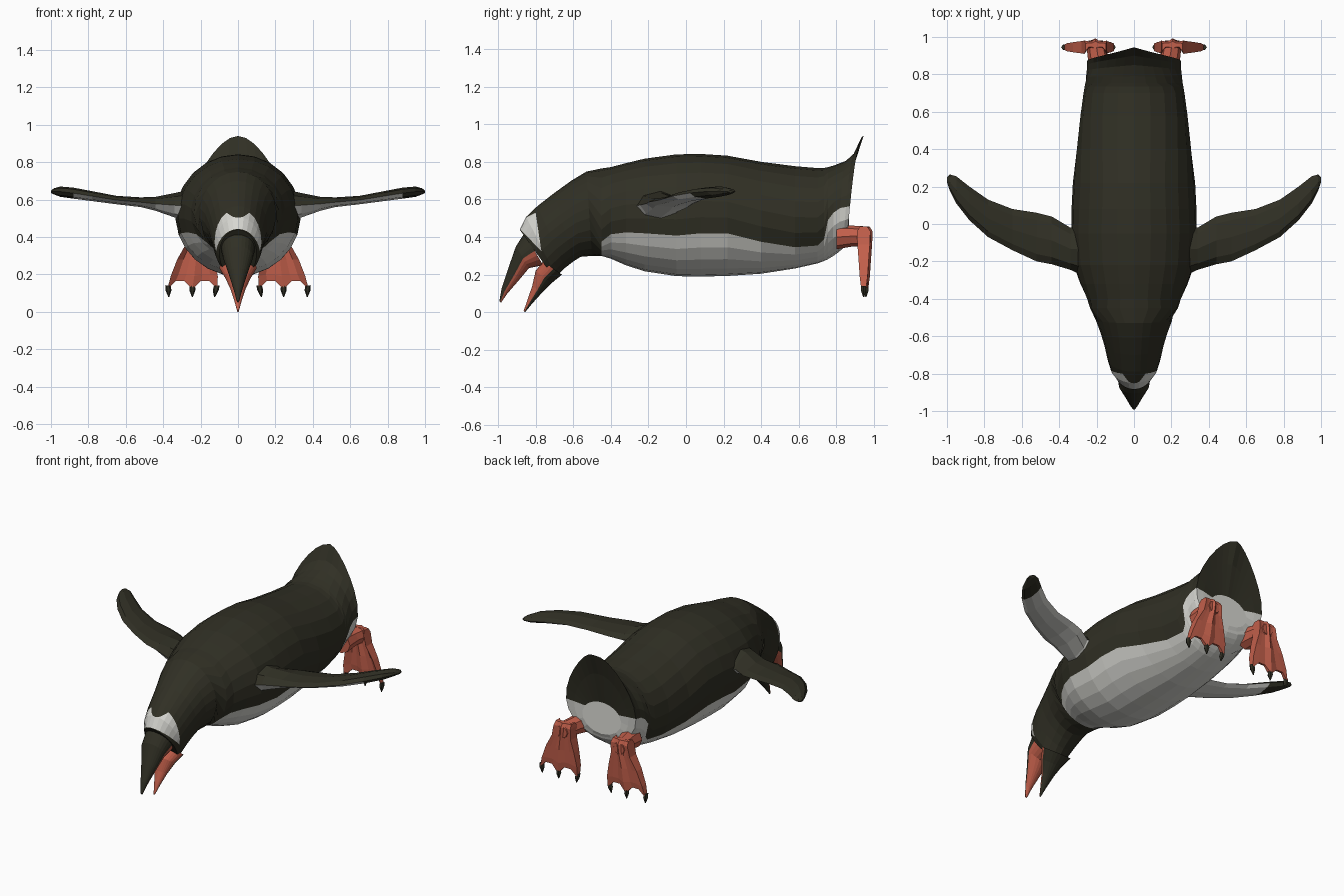
import bpy, bmesh, math
from mathutils import Vector

if "Cube" in bpy.data.objects:
    bpy.data.objects.remove(bpy.data.objects["Cube"])


def material(name, r, g, b):
    m = bpy.data.materials.new(name)
    m.diffuse_color = (r, g, b, 1)
    m.use_nodes = True
    m.node_tree.nodes["Principled BSDF"].inputs["Base Color"].default_value = m.diffuse_color
    return m


BLACK = material("black_feathers", 0.030, 0.029, 0.018)
WHITE = material("white_feathers", 0.68, 0.68, 0.64)
CORAL = material("coral_skin", 0.54, 0.115, 0.07)


def loft(name, rings, mats, pick, cap_mats=(0, 0), edit=None):
    """Skin a list of closed rings; pick(i, j) gives the material of each face."""
    bm = bmesh.new()
    n = len(rings[0])
    vs = [[bm.verts.new(p) for p in ring] for ring in rings]
    for i in range(len(vs) - 1):
        for j in range(n):
            k = (j + 1) % n
            f = bm.faces.new((vs[i][j], vs[i][k], vs[i + 1][k], vs[i + 1][j]))
            f.material_index = pick(i, j)
    for ring, mat in ((vs[0], cap_mats[0]), (vs[-1], cap_mats[1])):
        for j in range(n // 2 - 1):
            f = bm.faces.new((ring[j], ring[j + 1], ring[n - 2 - j], ring[n - 1 - j]))
            f.material_index = mat
    if edit:
        edit(bm)
    bmesh.ops.recalc_face_normals(bm, faces=bm.faces[:])
    me = bpy.data.meshes.new(name)
    bm.to_mesh(me)
    bm.free()
    for m in mats:
        me.materials.append(m)
    ob = bpy.data.objects.new(name, me)
    bpy.context.collection.objects.link(ob)
    return ob


UP, LOW = 7, 5   # faces per side above and below the colour line
M = UP + LOW


def oval(yt, zt, yb, zb, hw, line=None, k=0):
    """Oval from a top point to a bottom point, with a vertex on the colour line."""
    if line is None:
        line = zb + (zt - zb) * .45
    split = math.acos(1 - 2 * (zt - line) / (zt - zb))
    angles = [split * j / UP for j in range(UP)]
    angles += [split + (math.pi - split) * j / LOW for j in range(LOW + 1)]
    half = []
    for a in angles:
        t = (1 - math.cos(a)) / 2
        ty = math.sqrt(t) if k else t
        x = hw * math.sin(a) * (1 - k * math.cos(a))
        half.append((x, yt + (yb - yt) * ty, zt + (zb - zt) * t))
    return half + [(-x, y, z) for x, y, z in half[-2:0:-1]]


def is_low(j):
    return UP <= j < 2 * M - UP


# Head, leaning forward: y top, z top, y bottom, z bottom, half width
head = [(-.885, .44, -.70, .18, .10), (-.85, .508, -.69, .19, .125), (-.79, .565, -.645, .235, .142),
        (-.70, .635, -.60, .27, .158), (-.61, .70, -.56, .295, .178), (-.53, .748, -.50, .30, .205)]
# Trunk, upright slices: y, z top, z bottom, half width, colour line
trunk = [(-.45, .765, .30, .235, .375), (-.40, .772, .285, .252, .415), (-.32, .793, .25, .288, .425),
         (-.22, .817, .218, .322, .42), (-.05, .84, .192, .335, .408), (.08, .842, .19, .334, .42),
         (.22, .833, .193, .327, .42), (.40, .80, .205, .308, .375), (.58, .777, .233, .286, .346),
         (.70, .767, .26, .27, .355), (.735, .768, .273, .264, .39), (.755, .772, .282, .261, .49)]
# Flared tail and hollow rump: as the head, then colour line and taper
tail = [(.79, .782, .78, .297, .257, .53), (.85, .805, .81, .318, .252, .555, .1),
        (.90, .85, .835, .34, .248, .56, .2), (.945, .94, .855, .365, .238, .565, .35),
        (.90, .80, .86, .38, .19, .56, .25), (.86, .60, .87, .40, .14, .55)]

# Pale face patch, outlined by three cut lines in the side plane
PATCH = [((-.80, .53), (-.77, .33)), ((-.77, .325), (-.885, .445)), ((-.87, .495), (-.80, .53))]


def paint_face_patch(bm):
    planes = [(Vector((0, a[0], a[1])), Vector((0, b[1] - a[1], a[0] - b[0]))) for a, b in PATCH]
    for co, no in planes:
        faces = [f for f in bm.faces if f.calc_center_median().y < -.58]
        edges = {e for f in faces for e in f.edges}
        verts = {v for f in faces for v in f.verts}
        bmesh.ops.bisect_plane(bm, geom=faces + list(edges) + list(verts), dist=1e-5,
                               plane_co=co, plane_no=no)
    for f in bm.faces:
        c = f.calc_center_median()
        if c.y < -.7 and all((c - co).dot(no) > 0 for co, no in planes):
            f.material_index = 1


slices = [oval(*r) for r in head]
slices += [oval(y, zt, y, zb, hw, line) for y, zt, zb, hw, line in trunk]
slices += [oval(*r) for r in tail]
loft("body", slices, [BLACK, WHITE],
     lambda i, j: int(i >= len(head) and is_low(j)), (0, 1), paint_face_patch)

# Open beak: dark outside, coral along the mouth
upper = [(-.86, .42, -.76, .25, .09), (-.905, .35, -.835, .235, .08), (-.945, .235, -.885, .175, .05),
         (-.98, .13, -.95, .10, .022), (-.993, .06, -.985, .05, .006)]
lower = [(-.76, .27, -.66, .20, .10), (-.80, .22, -.715, .155, .07), (-.818, .14, -.765, .105, .04),
         (-.842, .07, -.815, .05, .02), (-.864, .006, -.856, .0, .004)]
loft("upper_beak", [oval(*r) for r in upper], [BLACK, CORAL], lambda i, j: int(is_low(j)))
loft("lower_beak", [oval(*r) for r in lower], [BLACK, CORAL],
     lambda i, j: int(not is_low(j)), (0, 1))

# Flipper stations: x, front y, back y, top z, bottom z
flipper = [(.22, -.30, .02, .66, .46), (.34, -.245, -.02, .635, .505), (.44, -.215, .04, .615, .54),
           (.52, -.20, .06, .612, .56), (.65, -.14, .08, .62, .575), (.78, -.07, .13, .645, .592),
           (.88, .02, .20, .664, .605), (.95, .11, .255, .67, .615), (.985, .18, .265, .66, .628),
           (1.0, .225, .25, .648, .635)]
CHORD = [(0, .5), (.15, .85), (.5, 1), (.85, .8), (1, .5), (.85, .2), (.5, 0), (.15, .15)]

# Foot rows: toe z, web z, inner x, outer x, half thickness
foot = [(.455, .455, .15, .26, .02), (.43, .43, .145, .265, .036), (.36, .36, .145, .28, .033),
        (.28, .28, .125, .325, .027), (.19, .20, .108, .36, .021), (.12, .165, .11, .378, .012)]


def foot_row(s, zt, zw, xi, xo, th):
    front, back = [], []
    for j in range(7):
        toe = j % 3 == 0
        x, z, t = s * (xi + (xo - xi) * j / 6), zt if toe else zw, th if toe else th * .55
        y = .957 - (.012 if j in (0, 6) else 0)
        front.append((x, y - t, z))
        back.append((x, y + t, z))
    return front + back[::-1]


def tube_ring(s, x, y, z, r, sides=8):
    turn = 2 * math.pi / sides
    return [(s * (x + r * math.cos(a * turn)), y, z + r * math.sin(a * turn)) for a in range(sides)]


for side, s in (("right", 1), ("left", -1)):
    rings = [[(s * x, yf + (yb - yf) * u, zb + (zt - zb) * v) for u, v in CHORD]
             for x, yf, yb, zt, zb in flipper]
    loft(side + "_flipper", rings, [BLACK, WHITE], lambda i, j: int(j >= 4 and i < 6))
    # Leg reaching back from the rump
    leg = [(.18, .80, .40, .065), (.19, .88, .405, .056), (.20, .94, .405, .053), (.205, .982, .40, .038)]
    loft(side + "_leg", [tube_ring(s, *r) for r in leg], [CORAL], lambda i, j: 0)
    loft(side + "_foot", [foot_row(s, *r) for r in foot], [CORAL], lambda i, j: 0)
    # Claws on the three toes
    for n, (x, y, lean) in enumerate(((.113, .945, .012), (.244, .957, 0), (.374, .945, -.004))):
        claw = [[(s * (x + lean * d + r * math.cos(a * math.pi / 3)), y + r * math.sin(a * math.pi / 3), z)
                 for a in range(6)] for z, r, d in ((.14, .015, 0), (.115, .016, .5), (.08, .003, 1))]
        loft("%s_claw_%d" % (side, n + 1), claw, [BLACK], lambda i, j: 0)
